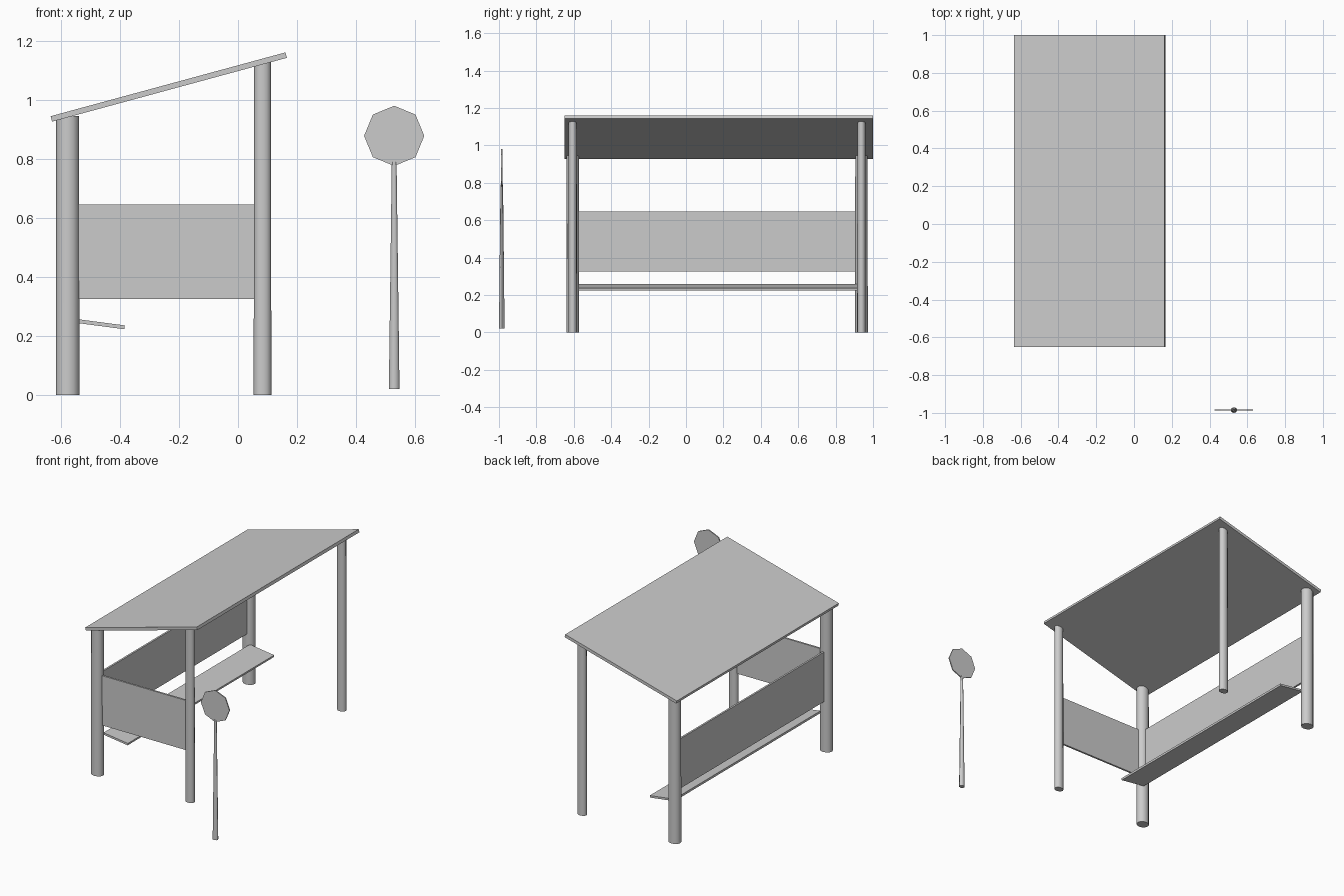
import bpy
import math

if "Cube" in bpy.data.objects:
    bpy.data.objects.remove(bpy.data.objects["Cube"])


def box(name, size, loc, tilt=0.0):
    bpy.ops.mesh.primitive_cube_add(size=1, location=loc, rotation=(0, tilt, 0))
    ob = bpy.context.object
    ob.name = name
    ob.scale = size
    return ob


def column(name, x, y, z0, z1, rx, ry, taper, sides):
    """Upright oval column, slightly narrower at the top."""
    bpy.ops.mesh.primitive_cone_add(vertices=sides, radius1=1, radius2=taper,
                                    depth=1, location=(x, y, (z0 + z1) / 2))
    ob = bpy.context.object
    ob.name = name
    ob.scale = (rx, ry, z1 - z0)
    bpy.ops.object.transform_apply(location=False, rotation=False, scale=True)
    bpy.ops.object.shade_smooth_by_angle(angle=math.radians(50))
    return ob


BACK_X, FRONT_X = -0.577, 0.083
NEAR_Y, FAR_Y = -0.606, 0.938

# Four roof posts: thick low pair, thin tall pair
for side, y in (("near", NEAR_Y), ("far", FAR_Y)):
    column(f"back_post_{side}", BACK_X, y, 0, 0.945, 0.04, 0.034, 0.97, 12)
    column(f"front_post_{side}", FRONT_X, y, 0, 1.128, 0.03, 0.023, 0.95, 12)

# Sloping roof slab
slope = math.atan2(0.216, 0.795)
box("roof", (0.824, 1.65, 0.019), (-0.2345, 0.175, 1.0435), -slope)

# Back and side wall panels
box("back_panel", (0.012, FAR_Y - NEAR_Y, 0.32),
    (BACK_X, (NEAR_Y + FAR_Y) / 2, 0.485))
box("side_panel", (FRONT_X - BACK_X, 0.012, 0.32),
    ((BACK_X + FRONT_X) / 2, NEAR_Y, 0.485))

# Bench tipping slightly forward
box("bench", (0.175, 1.49, 0.013), (-0.471, 0.171, 0.241), math.radians(7.5))

# Stop sign: tapered pole and eight-sided plate
SIGN_X, SIGN_Y = 0.529, -0.985
column("sign_pole", SIGN_X, SIGN_Y, 0.02, 0.79, 0.018, 0.015, 0.45, 8)
bpy.ops.mesh.primitive_cylinder_add(vertices=8, radius=0.102, depth=0.007,
                                    location=(SIGN_X, SIGN_Y, 0.878),
                                    rotation=(math.pi / 2, 0, 0))
bpy.context.object.name = "sign_plate"
